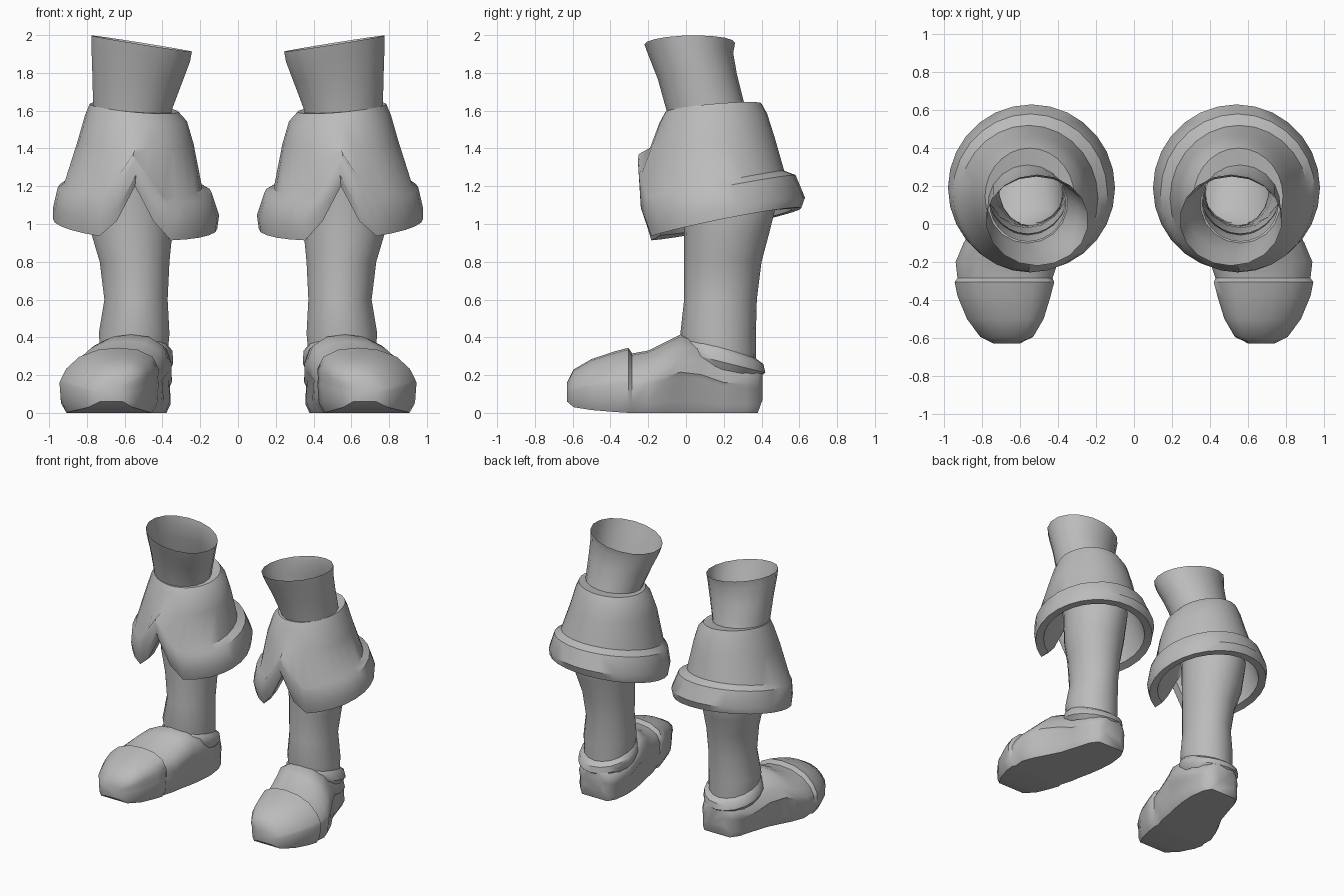
import bpy, bmesh, math

grey = bpy.data.materials.new("plain grey")
grey.diffuse_color = (0.5, 0.5, 0.5, 1)


def loft(name, rings, cap=False, angle=35):
    """Skin closed rings into one surface and mirror it to the other leg."""
    bm = bmesh.new()
    rows = [[bm.verts.new(p) for p in ring] for ring in rings]
    n = len(rows[0])
    for a, b in zip(rows, rows[1:]):
        for i in range(n):
            j = (i + 1) % n
            bm.faces.new((a[i], a[j], b[j], b[i]))
    if cap:
        bm.faces.new(rows[0])
        bm.faces.new(rows[-1])
    bmesh.ops.recalc_face_normals(bm, faces=bm.faces)
    mesh = bpy.data.meshes.new(name)
    bm.to_mesh(mesh)
    bm.free()
    mesh.materials.append(grey)
    ob = bpy.data.objects.new(name, mesh)
    bpy.context.collection.objects.link(ob)
    bpy.ops.object.select_all(action='DESELECT')
    ob.select_set(True)
    bpy.context.view_layer.objects.active = ob
    bpy.ops.object.shade_smooth_by_angle(angle=math.radians(angle))
    mirror = ob.modifiers.new("other_leg", 'MIRROR')
    mirror.use_axis[0] = True
    return ob


def oval(n, x0, x1, y0, y1, z, zx=0, zy=0, notch=None):
    """Tilted oval ring; notch = (peak height, slope) lifts the front into a V."""
    cx, cy, rx, ry = (x0 + x1) / 2, (y0 + y1) / 2, (x1 - x0) / 2, (y1 - y0) / 2
    pts = []
    for i in range(n):
        t = 2 * math.pi * i / n - math.pi / 2
        dx, dy = rx * math.cos(t), ry * math.sin(t)
        h = z + zx * dx + zy * dy
        if notch and dy < 0:
            h = max(h, notch[0] - notch[1] * abs(dx))
        pts.append((cx + dx, cy + dy, h))
    return pts


# Leg shaft running up into the flared, open top
leg = [
    (.38, .72, .02, .37, .20),
    (.36, .74, -.03, .37, .42),
    (.37, .71, -.01, .375, .60),
    (.36, .735, -.01, .40, .80),
    (.345, .78, -.01, .44, .95),
    (.34, .79, -.02, .49, 1.15),
    (.35, .77, -.06, .40, 1.40),
    (.35, .77, -.10, .31, 1.61, .05, .10),
    (.29, .775, -.15, .27, 1.78, .10, .05),
    (.25, .78, -.20, .25, 1.90, .15, .02),
    (.24, .78, -.22, .26, 1.955, .16, .02),
]
loft("leg", [oval(18, *r) for r in leg], angle=50)

# Folded cuff: outer bell, thick band, rolled hem and inner lining
cuff = [
    (.36, .76, -.09, .31, 1.61, .08, .08),
    (.315, .785, -.11, .40, 1.615, .09, .09),
    (.27, .81, -.14, .43, 1.56, .06, .08),
    (.235, .85, -.19, .47, 1.43, .02, .08),
    (.19, .92, -.25, .52, 1.205, .03, .20, (1.37, 1.45)),
    (.14, .955, -.255, .58, 1.18, .03, .19, (1.34, 1.5)),
    (.10, .98, -.25, .63, 1.065, .04, .17, (1.26, 1.8)),
    (.11, .98, -.225, .61, 1.00, .06, .20, (1.20, 1.9)),
    (.17, .92, -.17, .56, 1.01, .06, .18, (1.20, 1.9)),
    (.24, .86, -.12, .51, 1.22, .04, .12, (1.24, 1.0)),
    (.34, .78, -.05, .44, 1.42),
]
loft("cuff", [oval(28, *r) for r in cuff], angle=38)

# Band around the ankle and heel, sloping up to the instep
band = [
    (.37, .73, .00, .36, .35, 0, -.30),
    (.345, .755, -.03, .41, .32, 0, -.28),
    (.34, .765, -.04, .42, .27, 0, -.25),
    (.36, .74, -.01, .39, .23, 0, -.20),
]
loft("ankle_band", [oval(18, *r) for r in band], angle=40)

# Shoe: cross-sections from toe to heel (y, x0, x1, bottom, top)
stations = [
    (-.63, .60, .74, .06, .16),
    (-.595, .54, .81, .03, .23),
    (-.50, .48, .88, .015, .285),
    (-.38, .44, .93, .005, .325),
    (-.305, .42, .945, 0, .345),
    (-.285, .43, .93, 0, .315),
    (-.20, .40, .94, 0, .33),
    (-.10, .385, .90, 0, .38),
    (-.03, .37, .86, 0, .415),
    (.08, .355, .80, 0, .39),
    (.20, .35, .76, 0, .31),
    (.32, .37, .72, 0, .29),
    (.38, .41, .67, 0, .27),
    (.405, .46, .62, .07, .25),
]


def shoe_section(y, x0, x1, zb, zt):
    ledge = .95 if y > -.2 else 1.0   # small step where upper meets sole
    half = [(.86, 0), (.97, .15), (ledge, .46), (1.0 if y > -.2 else .98, .52),
            (.93, .68), (.74, .86), (.40, .97)]
    uv = half + [(0, 1)] + [(-u, v) for u, v in reversed(half)]
    cx, rx = (x0 + x1) / 2, (x1 - x0) / 2
    lean = .05 if -.6 < y < .1 else 0  # instep leans toward the inner side
    return [(cx + rx * u - lean * max(0, v - .5) * 2, y, zb + (zt - zb) * v)
            for u, v in uv]


loft("shoe", [shoe_section(*s) for s in stations], cap=True, angle=40)
